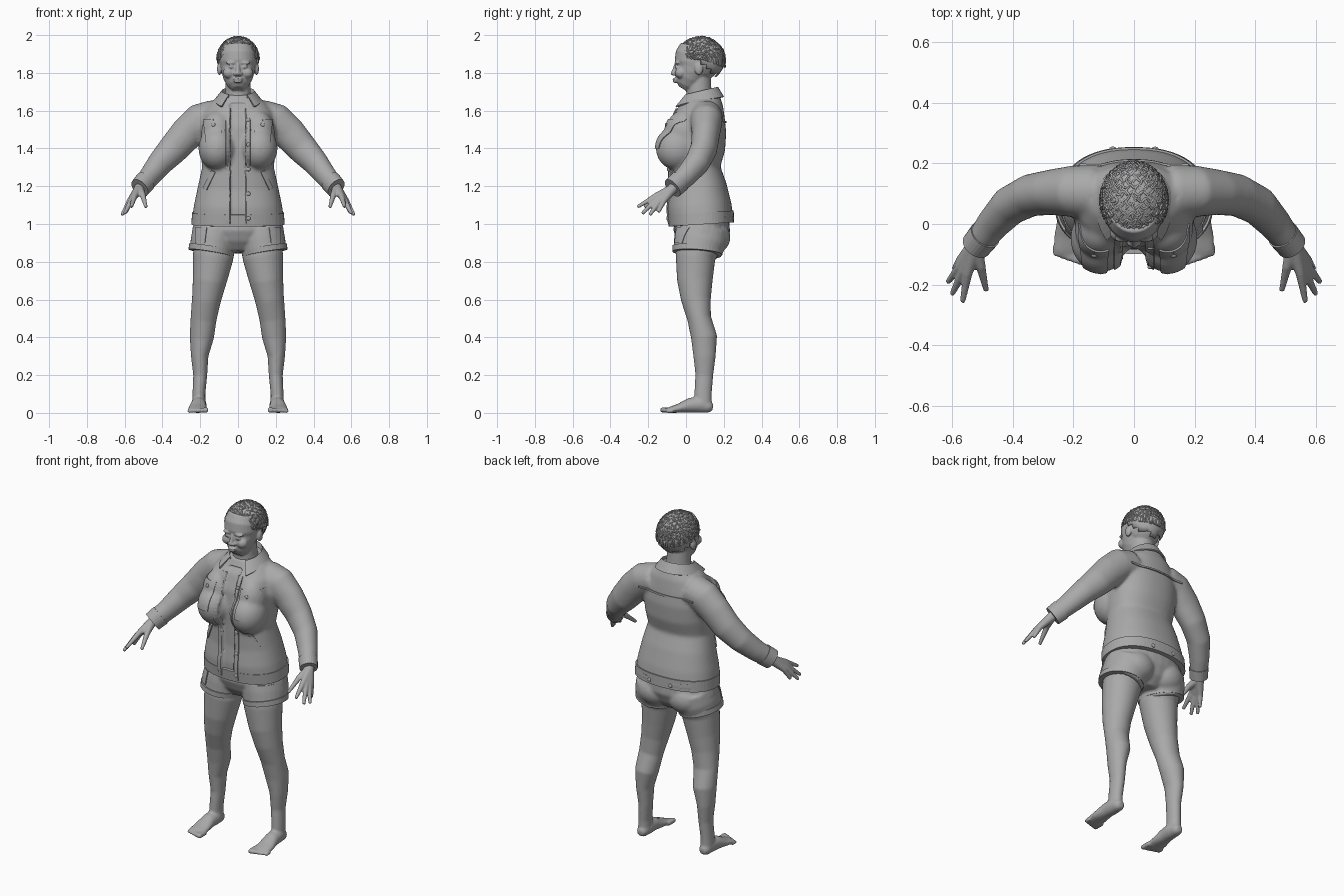
import bpy, bmesh, math, random
from mathutils import Vector
from mathutils.bvhtree import BVHTree

random.seed(4)
if "Cube" in bpy.data.objects:
    bpy.data.objects.remove(bpy.data.objects["Cube"])

grey = bpy.data.materials.new("plain grey")
grey.use_nodes = True
grey.diffuse_color = (0.4, 0.4, 0.4, 1)
grey.node_tree.nodes["Principled BSDF"].inputs["Base Color"].default_value = (0.4, 0.4, 0.4, 1)


def power(v, e):
    return math.copysign(abs(v) ** e, v)


def tube(bm, pts, up=(0, 1, 0), square=2.0, sides=28):
    """Closed loft through points (x, y, z, half width, half depth)."""
    centres = [Vector(p[:3]) for p in pts]
    rings = []
    for i, p in enumerate(pts):
        t = (centres[min(i + 1, len(pts) - 1)] - centres[max(i - 1, 0)]).normalized()
        side = t.cross(Vector(up)).normalized()
        nrm = side.cross(t)
        ring = []
        for k in range(sides):
            a = math.tau * k / sides
            ring.append(bm.verts.new(centres[i] + side * p[3] * power(math.cos(a), 2 / square)
                                     + nrm * p[-1] * power(math.sin(a), 2 / square)))
        rings.append(ring)
    for a, b in zip(rings, rings[1:]):
        for k in range(sides):
            j = (k + 1) % sides
            bm.faces.new((a[k], a[j], b[j], b[k]))
    bm.faces.new(rings[0])
    bm.faces.new(rings[-1])


def ball(bm, loc, rad):
    made = bmesh.ops.create_uvsphere(bm, u_segments=24, v_segments=14, radius=1)["verts"]
    for v in made:
        v.co = Vector([c + r * q for c, r, q in zip(loc, rad, v.co)])


def mirror(bm):
    copy = bmesh.ops.duplicate(bm, geom=bm.verts[:] + bm.edges[:] + bm.faces[:])["geom"]
    for v in copy:
        if isinstance(v, bmesh.types.BMVert):
            v.co.x *= -1


def finish(name, bm, voxel=0, smooth=0, solid=0, shade=True):
    """Turn the bmesh into an object, fusing its parts when a voxel size is given."""
    bmesh.ops.recalc_face_normals(bm, faces=bm.faces[:])
    mesh = bpy.data.meshes.new(name)
    bm.to_mesh(mesh)
    bm.free()
    obj = bpy.data.objects.new(name, mesh)
    bpy.context.collection.objects.link(obj)
    if voxel:
        m = obj.modifiers.new("fuse", 'REMESH')
        m.mode, m.voxel_size = 'VOXEL', voxel
        m = obj.modifiers.new("soften", 'SMOOTH')
        m.factor, m.iterations = 0.5, smooth
        bpy.context.view_layer.update()
        dg = bpy.context.evaluated_depsgraph_get()
        baked = bpy.data.meshes.new_from_object(obj.evaluated_get(dg))
        obj.modifiers.clear()
        obj.data = baked
    if solid:
        m = obj.modifiers.new("thickness", 'SOLIDIFY')
        m.thickness, m.offset = solid, 0
    obj.data.materials.clear()
    obj.data.materials.append(grey)
    if shade:
        obj.data.shade_smooth()
    return obj


# Legs and bare feet
bm = bmesh.new()
tube(bm, [(.125, .07, .90, .11, .12), (.132, .05, .82, .107, .105), (.15, .047, .7, .09, .094),
          (.167, .053, .6, .077, .079), (.182, .07, .5, .069, .063), (.192, .096, .4, .064, .069),
          (.203, .098, .3, .046, .059), (.2, .097, .2, .037, .047), (.207, .09, .1, .034, .046),
          (.208, .09, .03, .036, .045)])
tube(bm, [(.207, .142, .028, .018), (.207, .125, .031, .031), (.207, .08, .045, .04, .045),
          (.21, .02, .04, .042, .039), (.213, -.04, .024, .05, .024), (.214, -.085, .016, .052, .016),
          (.214, -.1, .013, .046, .012)], up=(0, 0, 1))
for i in range(5):
    x, tip, r = .171 + .022 * i, -.136 + .007 * i, .015 - .0015 * i
    tube(bm, [(x, -.07, r, r), (x, tip + .008, r, r), (x, tip, r, r * .6)], up=(0, 0, 1), sides=12)
mirror(bm)
finish("legs_and_feet", bm, .007, 4)

# Shorts
bm = bmesh.new()
tube(bm, [(.118, .083, .97, .118, .14), (.13, .075, .91, .121, .14), (.139, .062, .86, .118, .13),
          (.143, .06, .846, .116, .128)])
ball(bm, (.1, .145, .93), (.105, .09, .09))
mirror(bm)
tube(bm, [(0, .085, 1.03, .23, .145), (0, .083, .96, .245, .15), (0, .08, .9, .2, .125),
          (0, .075, .85, .08, .08)])
shorts = finish("shorts", bm, .008, 5)
for s, word in ((1, "left"), (-1, "right")):
    bm = bmesh.new()
    tube(bm, [(s * .138, .062, .875, .122, .135), (s * .143, .06, .846, .121, .133)], sides=40)
    finish(word + "_shorts_cuff", bm, shade=False)

# Jacket body with sleeves
bm = bmesh.new()
sleeve = [(.12, .105, 1.57, .09, .09), (.2, .108, 1.545, .085, .095), (.27, .105, 1.48, .075, .09),
          (.34, .095, 1.40, .07, .082), (.41, .06, 1.325, .065, .07), (.465, 0, 1.255, .055, .06),
          (.515, -.065, 1.195, .045, .053)]
tube(bm, sleeve, up=(0, 0, 1))
ball(bm, (.11, -.048, 1.40), (.1, .112, .115))
ball(bm, (.11, -.02, 1.48), (.085, .09, .12))
mirror(bm)
tube(bm, [(0, .08, 1.0, .245, .17), (0, .075, 1.05, .24, .172), (0, .07, 1.1, .233, .17),
          (0, .062, 1.2, .212, .152), (0, .045, 1.3, .19, .137), (0, .055, 1.4, .2, .152),
          (0, .062, 1.5, .205, .152), (0, .075, 1.58, .19, .133), (0, .088, 1.64, .15, .107),
          (0, .083, 1.69, .088, .088)], square=2.3, sides=48)
jacket = finish("jacket", bm, .01, 7)
# Open front: the strip between the two panels sits deeper
for v in jacket.data.vertices:
    if abs(v.co.x) < .044 and v.co.y < .02 and v.co.z < 1.64:
        v.co.y += .015

# Hem band and sleeve cuffs
bm = bmesh.new()
tube(bm, [(0, .081, .998, .247, .173), (0, .077, 1.06, .243, .176)], square=2.3, sides=64)
finish("jacket_hem_band", bm, shade=False)
bm = bmesh.new()
tube(bm, [(.49, -.034, 1.225, .053, .06), (.52, -.071, 1.19, .05, .057)], up=(0, 0, 1))
mirror(bm)
finish("sleeve_cuffs", bm, shade=False)

# Folded collar, open at the front
bm = bmesh.new()
rows = []
for k in range(33):
    a = math.radians(-146 + 292 * k / 32)
    s, c = math.sin(a), math.cos(a)
    drop, tip = .022 * (1 - c), max(0, -c) ** 3
    rows.append([bm.verts.new(p) for p in (
        (.08 * s, .075 + .085 * c, 1.66 - drop), (.088 * s, .075 + .095 * c, 1.722 - drop),
        ((.125 + .05 * tip) * s, .067 + .13 * c - .02 * tip, 1.672 - drop - .02 * tip))])
for a, b in zip(rows, rows[1:]):
    for i in range(2):
        bm.faces.new((a[i], b[i], b[i + 1], a[i + 1]))
finish("collar", bm, solid=.009, shade=False)


def patch(name, target, corners, front=True, n=14):
    """Thin plate draped on a surface; corners are (x, z) in order around it."""
    tree = BVHTree.FromPolygons([v.co for v in target.data.vertices],
                                [p.vertices[:] for p in target.data.polygons])
    d = Vector((0, 1 if front else -1, 0))
    a, b, c, e = [Vector(q) for q in corners]
    bm = bmesh.new()
    grid = {}
    for i in range(n + 1):
        for j in range(n + 1):
            u, w = i / n, j / n
            q = a.lerp(b, u).lerp(e.lerp(c, u), w)
            hit = tree.ray_cast(Vector((q.x, -d.y, q.y)), d)[0]
            if hit:
                grid[i, j] = bm.verts.new(hit - d * .003)
    for i in range(n):
        for j in range(n):
            cell = [(i, j), (i + 1, j), (i + 1, j + 1), (i, j + 1)]
            if all(k in grid for k in cell):
                bm.faces.new([grid[k] for k in cell])
    return finish(name, bm, solid=.007, shade=False)


def button(name, target, x, z, front=True):
    tree = BVHTree.FromPolygons([v.co for v in target.data.vertices],
                                [p.vertices[:] for p in target.data.polygons])
    d = Vector((0, 1 if front else -1, 0))
    hit = tree.ray_cast(Vector((x, -d.y, z)), d)[0]
    if hit:
        bm = bmesh.new()
        ball(bm, hit - d * .006, (.011, .006, .011))
        finish(name, bm)


# Plackets, pockets, tabs and buttons
for s, word in ((1, "left"), (-1, "right")):
    def both(*pts):
        return [(s * x, z) for x, z in pts]
    patch(word + "_placket", jacket, both((.04, 1.0), (.066, 1.0), (.066, 1.61), (.04, 1.61)), n=30)
    patch(word + "_chest_pocket", jacket, both((.09, 1.4), (.165, 1.4), (.18, 1.53), (.085, 1.53)))
    patch(word + "_pocket_flap_inner", jacket, both((.083, 1.53), (.13, 1.51), (.13, 1.555), (.083, 1.555)))
    patch(word + "_pocket_flap_outer", jacket, both((.13, 1.51), (.182, 1.53), (.182, 1.555), (.13, 1.555)))
    patch(word + "_welt_pocket", jacket, both((.165, 1.18), (.185, 1.19), (.14, 1.285), (.12, 1.275)))
    patch(word + "_shorts_pocket", shorts, both((.175, .9), (.225, .9), (.225, .98), (.165, .98)))
    patch(word + "_back_tab", jacket, both((.08, 1.015), (.18, 1.015), (.18, 1.05), (.08, 1.05)), False)
    button(word + "_pocket_button", jacket, s * .13, 1.525)
    button(word + "_tab_button", jacket, s * .07, 1.03, False)
for z in (1.03, 1.16, 1.29, 1.42, 1.55):
    button("front_button", jacket, .055, z)
patch("back_yoke_seam", jacket, [(-.18, 1.535), (.18, 1.535), (.18, 1.545), (-.18, 1.545)], False, 20)

# Hands
bm = bmesh.new()
wrist = (.525, -.072, 1.185, .027)
tube(bm, [(.5, -.045, 1.215, .035), wrist], up=(0, 0, 1))
for knuckle, tip in (((.548, -.162, 1.147), (.565, -.257, 1.09)),
                     ((.562, -.155, 1.132), (.6, -.232, 1.055)),
                     ((.573, -.14, 1.122), (.614, -.192, 1.048)),
                     ((.572, -.12, 1.12), (.592, -.147, 1.062)),
                     ((.505, -.14, 1.155), (.487, -.22, 1.09))):
    tube(bm, [wrist, knuckle + (.016,), tip + (.009,)], up=(0, 0, 1), sides=14)
mirror(bm)
finish("hands", bm, .005, 3)

# Head, face and neck
bm = bmesh.new()
for loc, rad in (((.036, -.05, 1.832), (.016, .01, .008)), ((.036, -.048, 1.853), (.03, .013, .008)),
                 ((.048, -.028, 1.8), (.032, .03, .03)), ((.098, .068, 1.82), (.013, .022, .032)),
                 ((.014, -.061, 1.795), (.011, .012, .01))):
    ball(bm, loc, rad)
mirror(bm)
tube(bm, [(0, -.012, 1.713, .03, .03), (0, 0, 1.732, .055, .058), (0, .015, 1.77, .077, .077),
          (0, .03, 1.805, .088, .09), (0, .035, 1.835, .092, .086), (0, .035, 1.86, .096, .095),
          (0, .04, 1.9, .095, .095), (0, .05, 1.94, .08, .08)])
ball(bm, (0, .07, 1.865), (.1, .115, .11))
tube(bm, [(0, -.05, 1.85, .009), (0, -.062, 1.815, .011), (0, -.068, 1.797, .013)], sides=12)
ball(bm, (0, -.066, 1.797), (.014, .015, .012))
ball(bm, (0, -.058, 1.767), (.027, .014, .007))
ball(bm, (0, -.057, 1.754), (.023, .014, .007))
tube(bm, [(0, .08, 1.62, .08, .08), (0, .068, 1.7, .067, .067), (0, .065, 1.79, .066, .066)])
finish("head", bm, .005, 3)

# Hair: a cap cut along the hairline, with curly rows over it
mid, size = Vector((0, .078, 1.872)), Vector((.113, .13, .122))


def below_hairline(p):
    return p.z < 1.885 - .7 * p.y


bm = bmesh.new()
ball(bm, mid, size * .965)
bmesh.ops.delete(bm, geom=[v for v in bm.verts if below_hairline(v.co)], context='VERTS')
finish("hair_cap", bm, solid=.006)
curve = bpy.data.curves.new("hair_rows", 'CURVE')
curve.dimensions, curve.bevel_depth, curve.bevel_resolution = '3D', .004, 1
for row in range(34):
    across = row % 2
    tilt = math.pi * (row // 2 + .5) / 17
    run = []
    for k in range(61):
        a = math.pi * k / 60
        t = tilt + .05 * math.sin(k * 1.1 + row)
        u = Vector((math.cos(t), math.cos(a) * math.sin(t), math.sin(a) * math.sin(t)))
        if across:
            u = Vector((u.y, u.x, u.z))
        if u.z < .05:
            u.z -= .35 * max(0, u.y)
        lift = random.uniform(.95, 1.0)
        p = mid + Vector([q * r * lift for q, r in zip(u, size)])
        if not below_hairline(p):
            run.append(p)
    if len(run) > 3:
        line = curve.splines.new('POLY')
        line.points.add(len(run) - 1)
        for point, p in zip(line.points, run):
            point.co = (*p, 1)
curve.materials.append(grey)
bpy.context.collection.objects.link(bpy.data.objects.new("hair_rows", curve))
